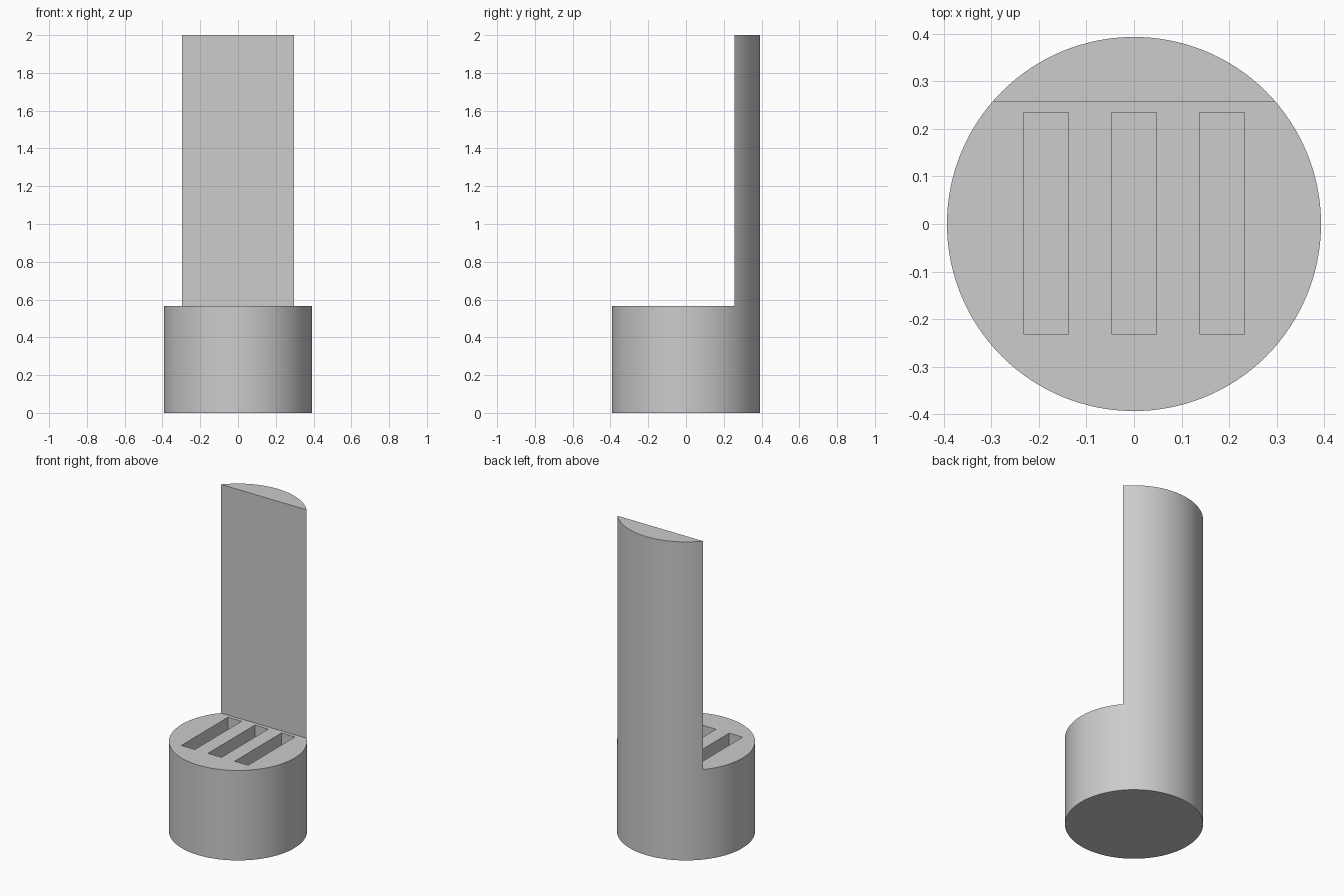
import bpy
import math

RADIUS, HEIGHT, BASE_TOP = 0.393, 2.0, 0.565
CHORD_Y = 0.257          # flat front of the upright
SLOT_DEPTH = 0.45

cube = bpy.data.objects.get("Cube")
if cube:
    bpy.data.objects.remove(cube, do_unlink=True)

grey = bpy.data.materials.new("plain grey")
grey.use_nodes = True
colour = (0.604, 0.604, 0.604, 1.0)
grey.diffuse_color = colour
grey.node_tree.nodes["Principled BSDF"].inputs["Base Color"].default_value = colour


def make_cutter(name, low, high):
    """Hidden box between two corners."""
    bpy.ops.mesh.primitive_cube_add(size=1, location=[(a + b) / 2 for a, b in zip(low, high)])
    box = bpy.context.object
    box.name = name
    box.scale = [b - a for a, b in zip(low, high)]
    bpy.ops.object.transform_apply(location=False, rotation=False, scale=True)
    box.data.materials.append(grey)
    box.hide_render = True
    box.hide_set(True)
    return box


# Full-height round body
bpy.ops.mesh.primitive_cylinder_add(vertices=128, radius=RADIUS, depth=HEIGHT,
                                    location=(0, 0, HEIGHT / 2))
body = bpy.context.object
body.name = "round_base_with_upright"
body.data.materials.append(grey)

# Front clearance leaves the upright; three slots sink into the base
cutters = [make_cutter("front_clearance_cutter", (-1, -1, BASE_TOP), (1, CHORD_Y, HEIGHT + 1))]
for name, x in (("right", -0.185), ("middle", 0), ("left", 0.185)):
    cutters.append(make_cutter(name + "_slot_cutter",
                               (x - 0.047, -0.231, BASE_TOP - SLOT_DEPTH),
                               (x + 0.047, 0.234, BASE_TOP + 0.1)))

bpy.ops.object.select_all(action="DESELECT")
body.select_set(True)
bpy.context.view_layer.objects.active = body
for cutter in cutters:
    cut = body.modifiers.new(cutter.name, "BOOLEAN")
    cut.operation = "DIFFERENCE"
    cut.solver = "EXACT"
    cut.object = cutter
    bpy.ops.object.modifier_apply(modifier=cut.name)
for cutter in cutters:
    bpy.data.objects.remove(cutter, do_unlink=True)

bpy.ops.object.shade_smooth_by_angle(angle=math.radians(30))
